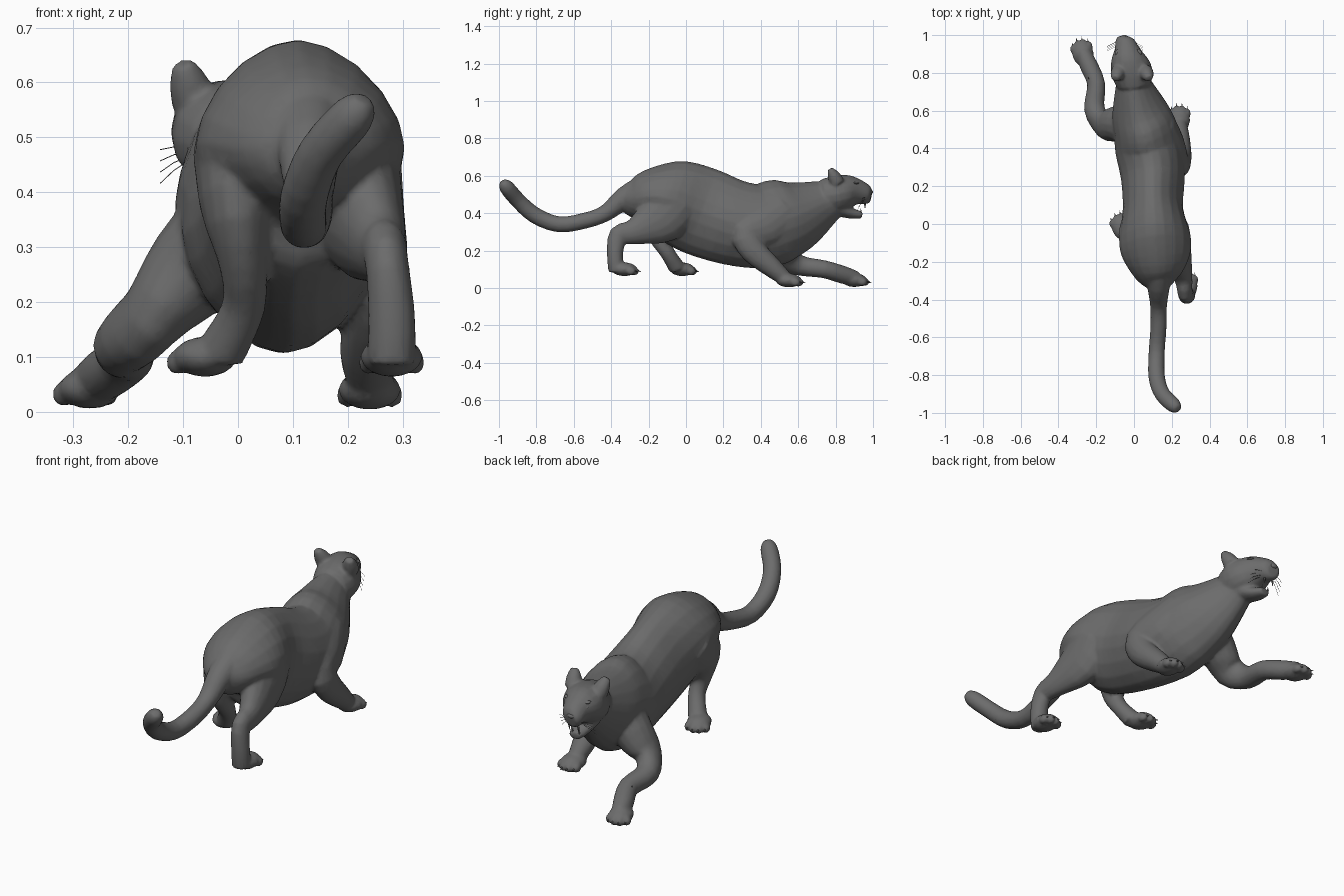
import bpy, bmesh, math
from mathutils import Vector, Matrix

if "Cube" in bpy.data.objects:
    bpy.data.objects.remove(bpy.data.objects["Cube"])

CM = 0.01
SIDES = (-1, 1)

fur = bpy.data.materials.new("charcoal_fur")
fur.use_nodes = True
fur.diffuse_color = (0.15, 0.15, 0.15, 1)
fur.node_tree.nodes["Principled BSDF"].inputs["Base Color"].default_value = fur.diffuse_color


def smooth_path(stations, steps=3):
    """Add in-between stations along a Catmull-Rom curve."""
    pts = [Vector((*s[:4], s[-1])) * CM for s in stations]
    result = []
    for i in range(len(pts) - 1):
        before, start, end = pts[max(i - 1, 0)], pts[i], pts[i + 1]
        after = pts[min(i + 2, len(pts) - 1)]
        for k in range(steps):
            t = k / steps
            leave, arrive = (end - before) / 2, (after - start) / 2
            bend = 3 * (end - start) - 2 * leave - arrive
            twist = 2 * (start - end) + leave + arrive
            result.append(start + leave * t + bend * t ** 2 + twist * t ** 3)
    return result + [pts[-1]]


def pinched(wave, pinch):
    return math.copysign(abs(wave) ** pinch, wave)


def loft(bm, *stations, sides=16, pinch=1):
    """Tube through (x, y, z, side radius, optional other radius) in hundredths."""
    path = smooth_path(stations)
    centres = [Vector(p[:3]) for p in path]
    rings = []
    for i, p in enumerate(path):
        ahead = centres[min(i + 1, len(path) - 1)] - centres[max(i - 1, 0)]
        ahead.normalize()
        across = (Vector((1, 0, 0)) - ahead * ahead.x).normalized()
        up = ahead.cross(across)
        ring = []
        for k in range(sides):
            a = math.tau * k / sides
            ring.append(bm.verts.new(centres[i] + across * p[3] * pinched(math.cos(a), pinch)
                                     + up * p[4] * pinched(math.sin(a), pinch)))
        rings.append(ring)
    for near, far in zip(rings, rings[1:]):
        for k in range(sides):
            n = (k + 1) % sides
            bm.faces.new((near[k], near[n], far[n], far[k]))
    bm.faces.new(rings[0][::-1])
    bm.faces.new(rings[-1])


def ball(bm, pos, size, turn=0):
    m = Matrix.Translation(pos) @ Matrix.Rotation(turn, 4, 'Z') @ Matrix.Diagonal((*size, 1))
    bmesh.ops.create_uvsphere(bm, u_segments=12, v_segments=8, radius=1, matrix=m)


def spike(bm, pos, direction, radius, length):
    aim = Vector(direction).to_track_quat('Z', 'Y').to_matrix().to_4x4()
    bmesh.ops.create_cone(bm, cap_ends=True, segments=6, radius1=radius, radius2=0,
                          depth=length, matrix=Matrix.Translation(pos) @ aim)


def paw(x, y, z, turn):
    """Pad with four toes and claws fanned out in front of it."""
    centre = Vector((x, y, z)) * CM
    ball(skin, centre, (.058, .07, .037), turn)
    forward = Vector((-math.sin(turn), math.cos(turn), 0))
    side = Vector((forward.y, -forward.x, 0))
    for k in (-1.5, -.5, .5, 1.5):
        toe = centre + side * k * .028 + forward * (.055 - .009 * k * k)
        toe.z -= .01
        ball(skin, toe, (.019, .027, .023), turn)
        spike(claws, toe + forward * .027, forward - Vector((0, 0, .4)), .006, .028)


def finish(bm, name):
    bmesh.ops.recalc_face_normals(bm, faces=bm.faces)
    mesh = bpy.data.meshes.new(name)
    bm.to_mesh(mesh)
    bm.free()
    mesh.materials.append(fur)
    ob = bpy.data.objects.new(name, mesh)
    bpy.context.collection.objects.link(ob)
    bpy.ops.object.select_all(action='DESELECT')
    bpy.context.view_layer.objects.active = ob
    ob.select_set(True)
    bpy.ops.object.shade_smooth_by_angle(angle=math.radians(50))
    return ob


skin = bmesh.new()
claws = bmesh.new()

# torso and neck
loft(skin, (14, -34, 49, 5, 6), (13, -28, 48, 12, 11), (12, -17, 49, 18, 16), (11, -7, 47, 19, 22),
     (10, 8, 41, 16, 24), (10, 25, 35, 17, 23), (8, 40, 33, 18, 22.5), (6, 50, 36, 17, 22.5),
     (3, 60, 39, 15, 19), (0, 73, 45, 10, 13), (-1, 83, 49, 7, 8), sides=20, pinch=1.15)

# tail
loft(skin, (13, -22, 54, 7), (13, -33, 48, 6), (13, -43, 40, 4.5), (13, -54, 36, 4.3),
     (12, -68, 34, 4.3), (12, -81, 39, 4.4), (15, -90, 47, 4.2), (21, -96, 54, 4), (23, -98, 57, 2))

# left hind leg
loft(skin, (19, -6, 46, 11, 15), (22, -14, 37, 8.5, 14), (26, -28, 30, 5, 7),
     (27, -36, 28, 4, 5.5), (28, -38, 18, 4.3), (28, -37, 9, 4.5))
paw(28, -33, 10, 0)

# right hind leg
loft(skin, (2, -6, 46, 10.5, 15), (0, -13, 37, 7, 12), (1, -14, 27, 4.5, 6),
     (1, -10, 19, 4), (-3, -5, 11, 4.5))
paw(-6, -2, 10, .35)

# left foreleg
loft(skin, (13, 52, 40, 9, 12), (19, 42, 33, 8, 12), (24, 32, 29, 5.5, 8),
     (25, 36, 20, 5.5, 7), (24, 46, 11, 5.5), (24, 53, 5, 4))
paw(24, 55, 4, 0)

# right foreleg
loft(skin, (3, 52, 38, 10, 14), (-8, 53, 26, 9, 10), (-16, 53, 17, 6, 8), (-21, 61, 12, 5.5),
     (-20, 74, 10, 4.8), (-24, 84, 7, 4.8), (-27, 91, 5, 4))
paw(-27, 90, 4.2, .25)

# head, lower jaw and ears
loft(skin, (0, 73, 49, 9), (-1, 80, 50, 11, 10), (-3, 87, 51.5, 9.5, 9), (-4, 93, 51, 6.5),
     (-5, 97, 49.5, 5), (-5, 99, 49, 3.5))
loft(skin, (-2, 82, 43, 7, 5), (-3, 88, 40, 5, 3), (-4, 94, 39, 3, 2))
for s in SIDES:
    loft(skin, (s * 7 - 1, 81, 56, 4), (s * 8 - 1, 79, 60, 3.6, 3.4), (s * 9 - 1, 77, 63.5, 2, 1.6))

# fuse all fur parts into one skin
body = finish(skin, "big_cat_body")
fuse = body.modifiers.new("fuse", 'REMESH')
fuse.mode = 'VOXEL'
fuse.voxel_size = .008
fuse.use_smooth_shade = True
relax = body.modifiers.new("relax", 'SMOOTH')
relax.factor, relax.iterations = .5, 5
body.modifiers.new("simplify", 'DECIMATE').ratio = .3

finish(claws, "claws")

# eyes, brows and nose
face = bmesh.new()
for s in SIDES:
    ball(face, (s * .05 - .035, .918, .54), (.016, .014, .009))
    ball(face, (s * .048 - .03, .905, .56), (.024, .02, .008))
ball(face, (-.052, .987, .513), (.022, .014, .012))
finish(face, "eyes_and_nose")

# fangs
fangs = bmesh.new()
for s in SIDES:
    spike(fangs, (s * .025 - .046, .957, .436), (0, 0, -1), .006, .03)
    spike(fangs, (s * .018 - .042, .935, .415), (0, 0, 1), .005, .024)
finish(fangs, "fangs")

# whiskers
curve = bpy.data.curves.new("whiskers", 'CURVE')
curve.dimensions = '3D'
curve.bevel_depth = .0008
curve.bevel_resolution = 0
for s in SIDES:
    for k in range(4):
        line = curve.splines.new('POLY')
        line.points.add(2)
        root = Vector((s * .045 - .047, .965 - k * .008, .48 - k * .008))
        for p, reach in zip(line.points, (0, .025, .05)):
            sag = (1 - k) * reach / 4 - 6 * reach * reach
            p.co = (*(root + Vector((s * reach, -reach / 2, sag))), 1)
curve.materials.append(fur)
bpy.context.collection.objects.link(bpy.data.objects.new("whiskers", curve))
